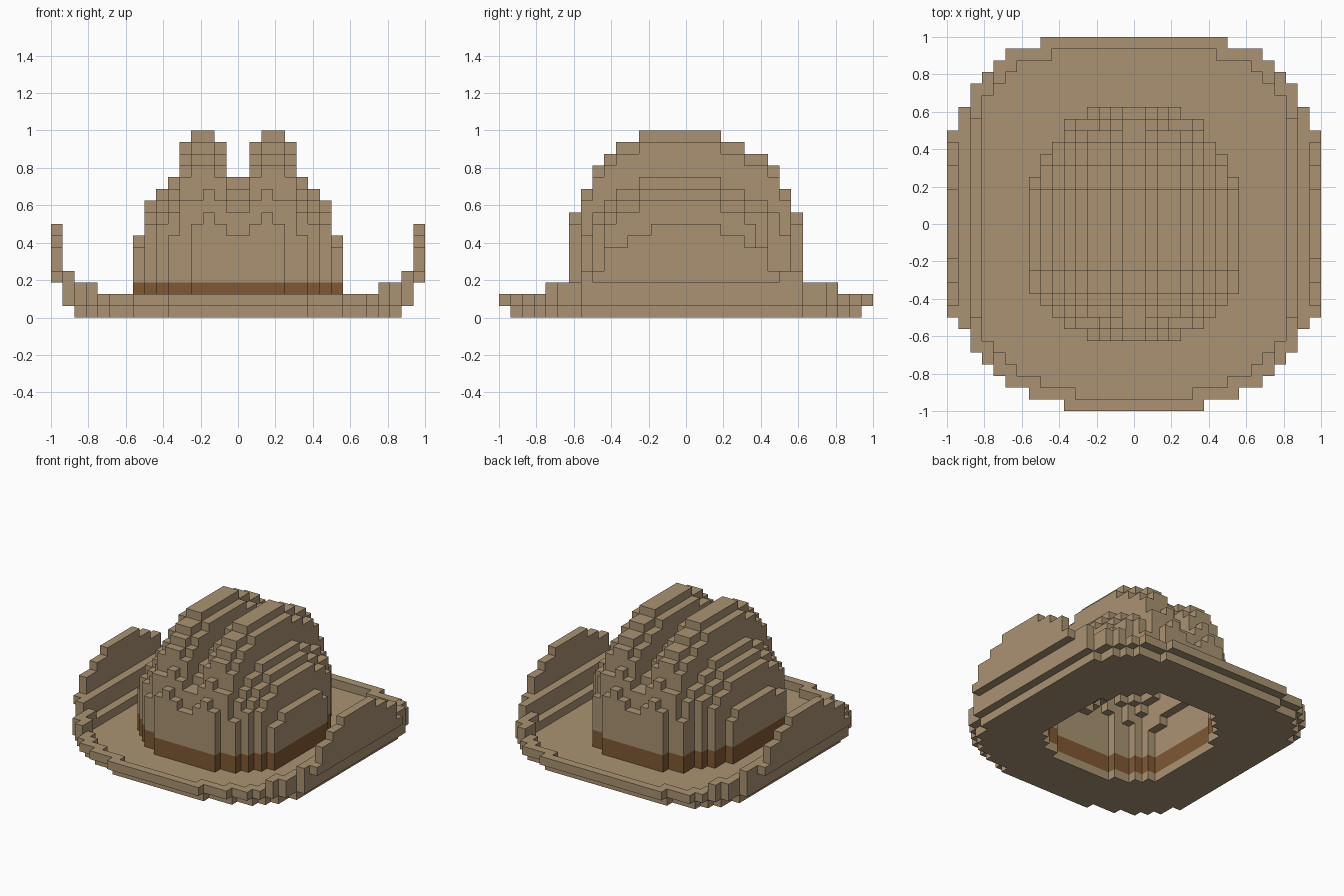
import bpy
import bmesh
from mathutils import Vector

if "Cube" in bpy.data.objects:
    bpy.data.objects.remove(bpy.data.objects["Cube"], do_unlink=True)

UNIT = 1 / 16          # block size
HALF = 16              # blocks from the centre to the edge


def material(name, rgb):
    mat = bpy.data.materials.new(name)
    mat.use_nodes = True
    mat.diffuse_color = (*rgb, 1)
    bsdf = mat.node_tree.nodes["Principled BSDF"]
    bsdf.inputs["Base Color"].default_value = (*rgb, 1)
    bsdf.inputs["Roughness"].default_value = 0.9
    return mat


tan = material("tan felt", (0.40, 0.29, 0.168))
brown = material("brown leather", (0.216, 0.098, 0.034))


def side_index(i):
    """Block number counted outward from the centre line."""
    return i if i >= 0 else -i - 1


def half_width(j, edge, front, back, widest):
    """Half width of row j, from the steps at the front and back ends."""
    steps = front if j < 0 else back
    n = edge - 1 - side_index(j)
    if n < 0:
        return 0
    return steps[n] if n < len(steps) else widest


def in_brim(i, j):
    return side_index(i) < half_width(j, HALF, (6, 9, 11, 12, 13, 14, 14, 15),
                                      (8, 11, 12, 13, 14, 14, 15, 15), 16)


def in_crown(i, j):
    return side_index(i) < half_width(j, 10, (4, 6, 7, 8),
                                      (4, 6, 6, 7, 8, 8), 9)


CROSS = [(1, 0), (-1, 0), (0, 1), (0, -1)]
AROUND = CROSS + [(1, 1), (1, -1), (-1, 1), (-1, -1)]


def surrounded(test, i, j, offsets):
    return all(test(i + dx, j + dy) for dx, dy in offsets)


# Crown: ridge heights along the length, less a drop across the width
CROWN_DROP = (4, 1, 0, 0, 1, 4, 5, 6, 9)


def crown_top(i, j):
    if not in_crown(i, j):
        return 0
    ridge = half_width(j, 10, (9, 11, 13, 14, 15, 15),
                       (9, 11, 13, 14, 14, 15, 15), 16)
    a = side_index(i)
    drop = CROWN_DROP[a]
    if side_index(j) >= 8:              # shallower crease at both ends
        drop = 2 if a == 0 else drop
        drop += 1 if a == 3 else 0
    return max(ridge - drop, 4)


def in_crown_solid(i, j, k):
    return k < crown_top(i, j)


def is_shell(i, j, k):
    if not in_crown_solid(i, j, k):
        return False
    return (not in_crown_solid(i, j, k + 1) or
            not all(in_crown_solid(i + dx, j + dy, k) for dx, dy in CROSS))


brim, flaps, band, crown = set(), set(), set(), set()
FLAP_TOP = (8, 8, 8, 7, 7, 6, 6, 4)

for i in range(-HALF, HALF):
    for j in range(-HALF, HALF):
        # Band and crown walls, hollow inside
        for k in range(1, HALF):
            if is_shell(i, j, k):
                (band if k < 3 else crown).add((i, j, k))
        if not in_brim(i, j):
            continue
        a = side_index(i)
        # Curled sides of the brim
        if a == 15:
            flaps.update((i, j, k) for k in range(3, FLAP_TOP[side_index(j)]))
            continue
        if a == 14:
            flaps.update((i, j, k) for k in range(1, 4))
            continue
        # Flat brim with the head opening, and its raised rim
        opening = surrounded(in_crown, i, j, CROSS)
        if surrounded(in_brim, i, j, CROSS) and not opening:
            brim.add((i, j, 0))
        if not surrounded(in_brim, i, j, AROUND):
            brim.add((i, j, 1))
            if a >= 12:
                brim.add((i, j, 2))
        elif a == 13:
            brim.add((i, j, 1))

everything = brim | flaps | band | crown


def build(name, cells, mat):
    """Make the outer faces of a set of blocks."""
    bm = bmesh.new()
    verts = {}

    def vert(p):
        key = tuple(int(c) for c in p)
        if key not in verts:
            verts[key] = bm.verts.new(Vector(key) * UNIT)
        return verts[key]

    for cell in sorted(cells):
        for axis in range(3):
            u, v = Vector((0, 0, 0)), Vector((0, 0, 0))
            u[(axis + 1) % 3] = 1
            v[(axis + 2) % 3] = 1
            for side in (0, 1):
                step = list(cell)
                step[axis] += 1 if side else -1
                if tuple(step) in everything:
                    continue
                corner = Vector(cell)
                corner[axis] += side
                quad = [corner, corner + u, corner + u + v, corner + v]
                if not side:
                    quad.reverse()
                bm.faces.new([vert(p) for p in quad])
    mesh = bpy.data.meshes.new(name)
    bm.to_mesh(mesh)
    bm.free()
    mesh.materials.append(mat)
    obj = bpy.data.objects.new(name, mesh)
    bpy.context.collection.objects.link(obj)


build("brim", brim, tan)
build("curled_brim_sides", flaps, tan)
build("hat_band", band, brown)
build("crown", crown, tan)
